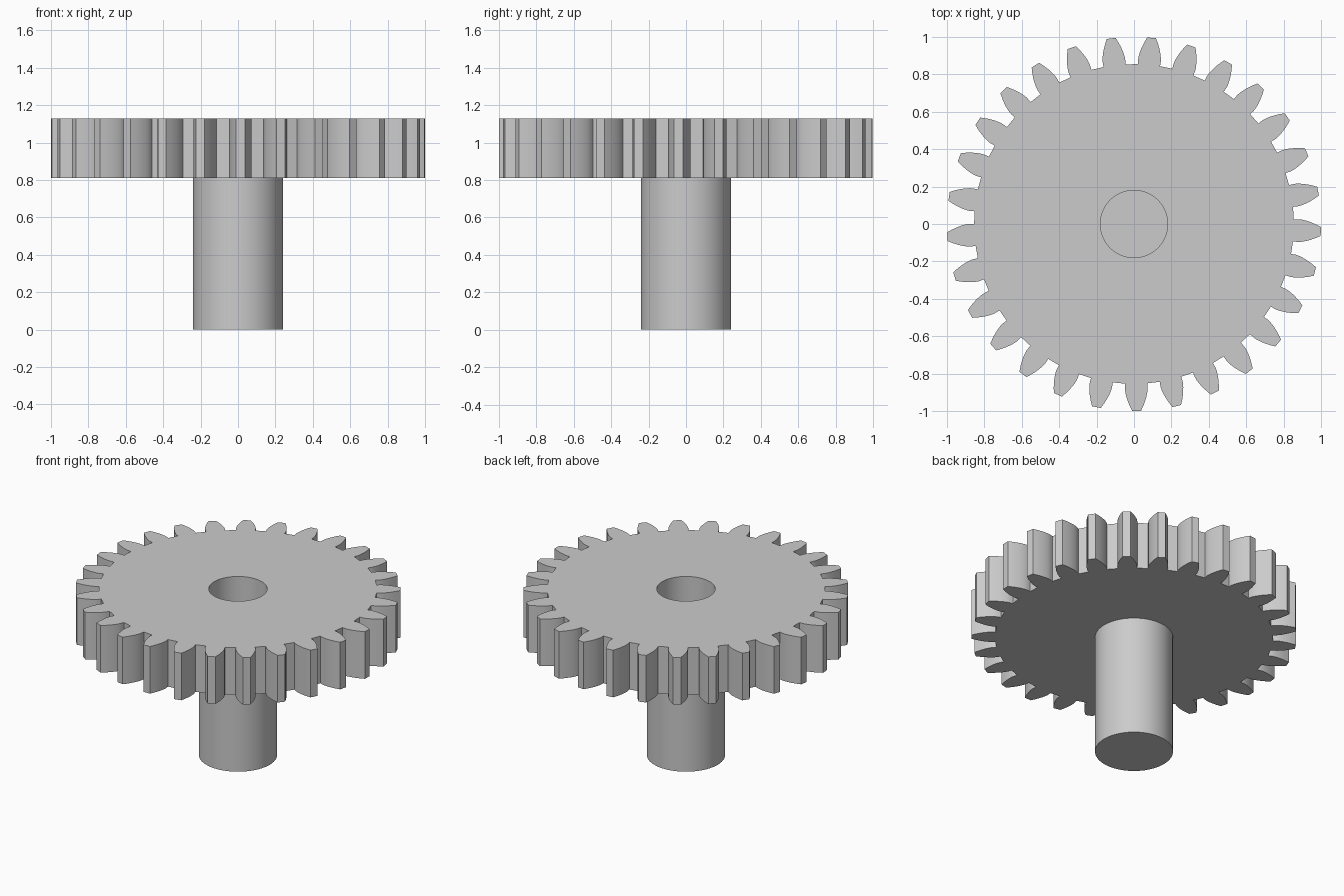
import bpy
import bmesh
from math import pi, sin, cos, tan, acos, sqrt, radians

if "Cube" in bpy.data.objects:
    bpy.data.objects.remove(bpy.data.objects["Cube"], do_unlink=True)

# Main sizes
TEETH = 29
TIP_R = 1.0
BORE_R, SHAFT_R = 0.18, 0.24
GEAR_Z0, GEAR_Z1 = 0.81, 1.13
FIRST_TOOTH = radians(-89.2)

# Standard spur gear proportions with a 20 degree pressure angle
MODULE = 2 * TIP_R / (TEETH + 2)
ROOT_R = MODULE * (TEETH - 2.5) / 2
PRESSURE = radians(20)
BASE_R = MODULE * TEETH / 2 * cos(PRESSURE)

steel = bpy.data.materials.new("steel_grey")
steel.use_nodes = True
steel.diffuse_color = (0.6, 0.6, 0.6, 1)
steel.node_tree.nodes["Principled BSDF"].inputs["Base Color"].default_value = (0.6, 0.6, 0.6, 1)


def involute(angle):
    return tan(angle) - angle


def circle(radius, count):
    return [(radius * cos(2 * pi * i / count), radius * sin(2 * pi * i / count)) for i in range(count)]


def gear_outline(steps=8):
    """Tooth flanks are involutes above the base circle and radial below it."""
    base_half = pi / (2 * TEETH) + involute(PRESSURE)
    flank = [(ROOT_R, base_half)]
    for i in range(steps + 1):
        # Even steps of roll angle
        roll = sqrt((TIP_R / BASE_R) ** 2 - 1) * i / steps
        r = BASE_R * sqrt(1 + roll * roll)
        flank.append((r, base_half - involute(acos(min(1, BASE_R / r)))))
    tooth = [(r, -a) for r, a in flank] + [(r, a) for r, a in reversed(flank)]
    points = []
    for k in range(TEETH):
        centre = FIRST_TOOTH + 2 * pi * k / TEETH
        points += [(r * cos(centre + a), r * sin(centre + a)) for r, a in tooth]
    return points


def prism(name, loops, z0, z1):
    """Fill the outline (with any inner holes) and extrude it upward."""
    bm = bmesh.new()
    for loop in loops:
        verts = [bm.verts.new((x, y, z0)) for x, y in loop]
        for i, v in enumerate(verts):
            bm.edges.new((v, verts[i - 1]))
    bmesh.ops.triangle_fill(bm, edges=bm.edges[:], use_beauty=True, normal=(0, 0, -1))
    result = bmesh.ops.extrude_face_region(bm, geom=bm.faces[:], use_keep_orig=True)
    top = [g for g in result["geom"] if isinstance(g, bmesh.types.BMVert)]
    bmesh.ops.translate(bm, verts=top, vec=(0, 0, z1 - z0))
    bmesh.ops.recalc_face_normals(bm, faces=bm.faces[:])
    mesh = bpy.data.meshes.new(name)
    bm.to_mesh(mesh)
    bm.free()
    mesh.materials.append(steel)
    obj = bpy.data.objects.new(name, mesh)
    bpy.context.collection.objects.link(obj)
    bpy.ops.object.select_all(action='DESELECT')
    obj.select_set(True)
    bpy.context.view_layer.objects.active = obj
    bpy.ops.object.shade_smooth_by_angle(angle=radians(30))
    return obj


# Toothed wheel with a bore, standing on a solid shaft
prism("gear_wheel", [gear_outline(), circle(BORE_R, 64)], GEAR_Z0, GEAR_Z1)
prism("shaft", [circle(SHAFT_R, 64)], 0, GEAR_Z0)
